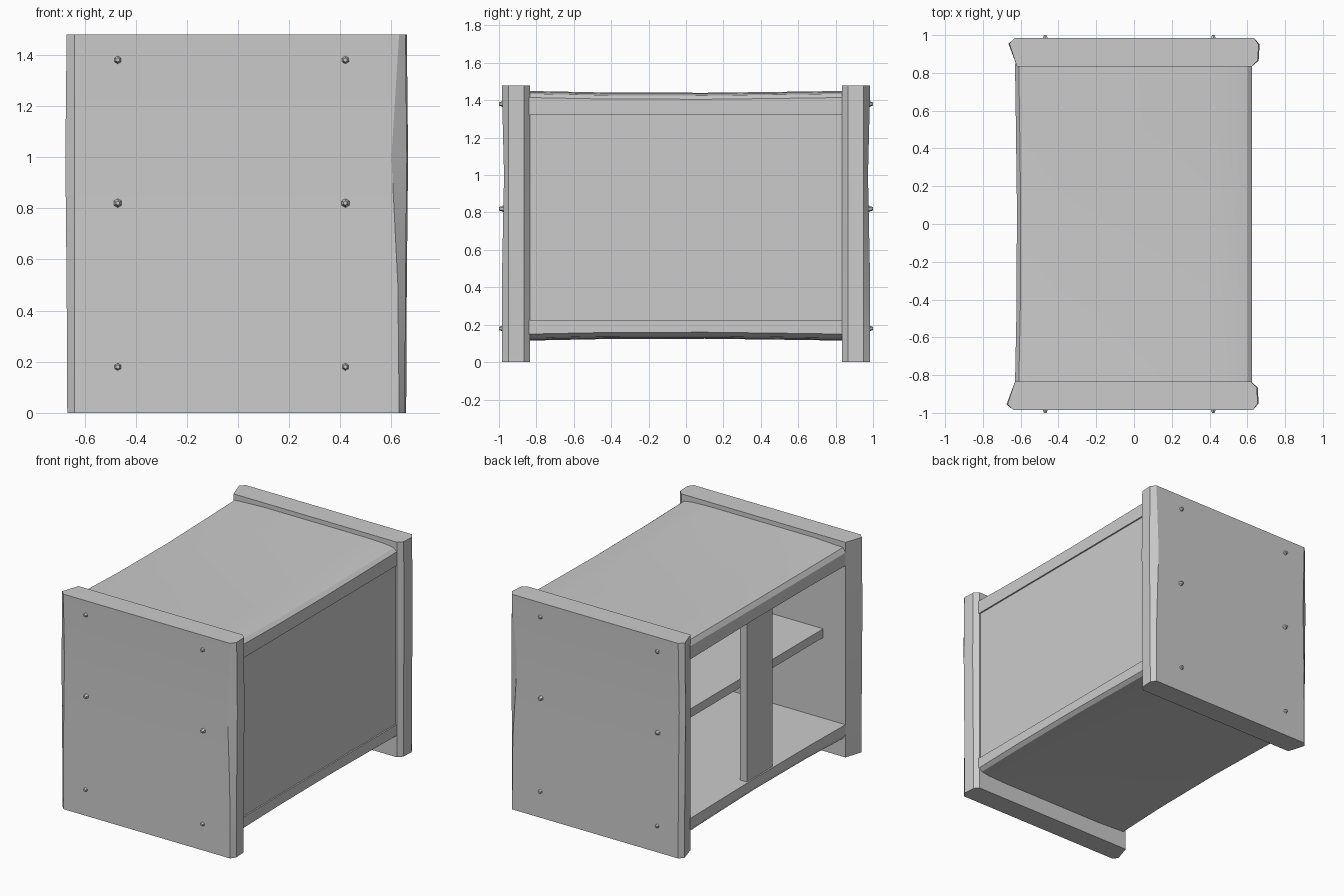
import bpy, bmesh, math
from mathutils import Vector, Matrix

if "Cube" in bpy.data.objects:
    bpy.data.objects.remove(bpy.data.objects["Cube"], do_unlink=True)

grey = bpy.data.materials.new("plain grey")
grey.use_nodes = True
COLOUR = (0.6, 0.6, 0.6, 1)
grey.diffuse_color = COLOUR
grey.node_tree.nodes["Principled BSDF"].inputs["Base Color"].default_value = COLOUR


def finish(name, bm, smooth=True):
    bmesh.ops.recalc_face_normals(bm, faces=bm.faces)
    mesh = bpy.data.meshes.new(name)
    bm.to_mesh(mesh)
    bm.free()
    mesh.materials.append(grey)
    ob = bpy.data.objects.new(name, mesh)
    bpy.context.collection.objects.link(ob)
    if smooth:
        bpy.ops.object.select_all(action="DESELECT")
        ob.select_set(True)
        bpy.context.view_layer.objects.active = ob
        bpy.ops.object.shade_smooth_by_angle(angle=math.radians(25))
    return ob


def loft(name, rings):
    """Skin a list of equal point rings and cap both ends."""
    bm = bmesh.new()
    loops = [[bm.verts.new(p) for p in ring] for ring in rings]
    n = len(loops[0])
    for a, b in zip(loops, loops[1:]):
        for i in range(n):
            j = (i + 1) % n
            bm.faces.new((a[i], a[j], b[j], b[i]))
    bm.faces.new(loops[0])
    bm.faces.new(loops[-1])
    return finish(name, bm)


def box(name, lo, hi):
    bm = bmesh.new()
    bmesh.ops.create_cube(bm, size=1)
    for v in bm.verts:
        v.co = Vector([(a + b) / 2 + c * (b - a) for a, b, c in zip(lo, hi, v.co)])
    return finish(name, bm, False)


# End panels: chamfered planks whose edges swell slightly at mid height
def end_panel(name, side, left, right):
    rings = []
    for z, swell, cut in ((0, -0.005, 0), (0.5, 0, 0.005), (1.0, 0.01, 0.03), (1.48, 0, 0)):
        outer = 0.985 - cut * 0.4
        outline = [(left + 0.04, 0.835), (right - 0.035, 0.835),
                   (right - 0.005 + swell / 2, 0.865), (right + swell / 2, 0.95),
                   (right - 0.025 - cut, outer), (left + 0.03, outer),
                   (left - swell / 2, 0.955)]
        rings.append([(x, side * y, z) for x, y in outline])
    return loft(name, rings)


end_panel("front_panel", -1, -0.67, 0.655)
end_panel("back_panel", 1, -0.66, 0.66)


# Top and bottom boards: rounded long edges and a slight waist
def board(name, outer, inner):
    sign = 1 if outer > inner else -1
    rings = []
    for y, dip in ((-0.85, 0), (-0.45, 0.008), (0.1, 0.01), (0.5, 0.005), (0.85, 0)):
        out = outer - sign * dip
        rings.append([
            (-0.63 + dip, y, inner), (-0.63 + dip, y, out - sign * 0.04),
            (-0.61 + dip, y, out - sign * 0.01), (-0.4, y, out),
            (0.4, y, out), (0.54, y, out - sign * 0.005),
            (0.6, y, out - sign * 0.015), (0.625, y, out - sign * 0.035),
            (0.625, y, inner)])
    return loft(name, rings)


board("top_board", 1.45, 1.32)
board("bottom_board", 0.115, 0.225)

# Closed side, middle shelf and the upright on the open side
box("side_panel", (0.56, -0.85, 0.2), (0.615, 0.85, 1.34))
box("middle_shelf", (-0.46, -0.85, 0.78), (0.58, 0.85, 0.84))
box("upright", (-0.61, -0.07, 0.2), (-0.56, 0.21, 1.34))

# Small pointed pegs on both end panels
for side, word in ((-1, "front"), (1, "back")):
    bm = bmesh.new()
    for x in (-0.47, 0.42):
        for z in (0.18, 0.82, 1.38):
            place = (Matrix.Translation((x, side * 0.985, z))
                     @ Matrix.Rotation(-side * math.pi / 2, 4, "X"))
            bmesh.ops.create_cone(bm, cap_ends=True, segments=6, radius1=0.02,
                                  radius2=0.008, depth=0.03, matrix=place)
    finish(word + "_pegs", bm, False)
